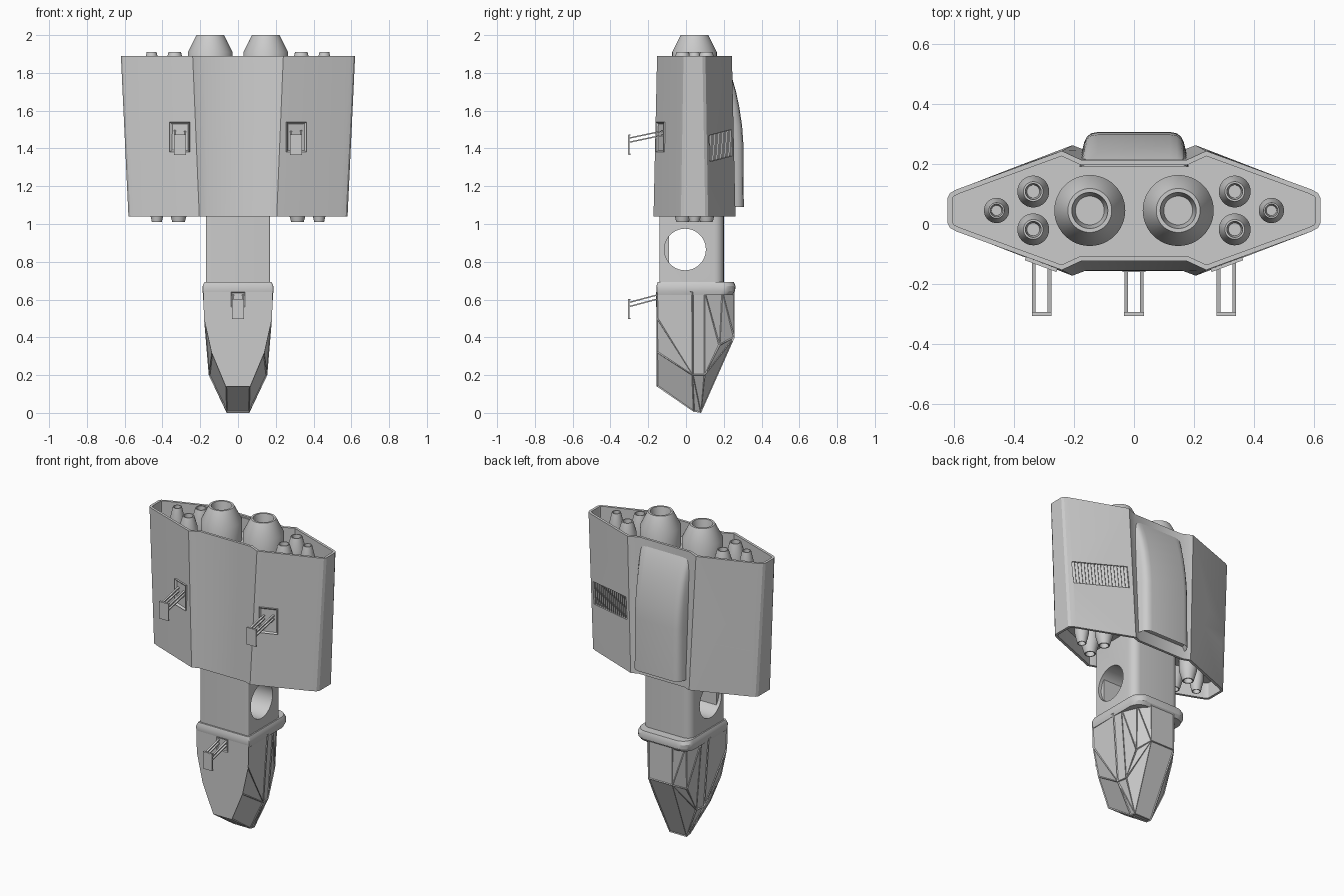
import bpy, bmesh, math
from mathutils import Matrix, Vector

cube = bpy.data.objects.get("Cube")
if cube:
    bpy.data.objects.remove(cube)

grey = bpy.data.materials.new("hull_grey")
grey.use_nodes = True
grey.diffuse_color = (0.6, 0.6, 0.6, 1)
grey.node_tree.nodes["Principled BSDF"].inputs["Base Color"].default_value = (0.6, 0.6, 0.6, 1)

MID = 0.045             # fore-aft centre line of the hull
BASE, TOP = 1.04, 1.89  # hull ends


def finish(bm, name, smooth=False):
    bmesh.ops.recalc_face_normals(bm, faces=bm.faces)
    me = bpy.data.meshes.new(name)
    bm.to_mesh(me)
    bm.free()
    me.materials.append(grey)
    ob = bpy.data.objects.new(name, me)
    bpy.context.collection.objects.link(ob)
    if smooth:
        shade(ob)
    return ob


def shade(ob):
    ob.data.shade_smooth()
    ob.data.set_sharp_from_angle(angle=math.radians(30))


def loft(rings):
    """Skin a stack of equal rings and cap both ends."""
    bm = bmesh.new()
    rows = [[bm.verts.new(p) for p in ring] for ring in rings]
    for a, b in zip(rows, rows[1:]):
        for i in range(len(a)):
            j = (i + 1) % len(a)
            bm.faces.new((a[i], a[j], b[j], b[i]))
    bm.faces.new(rows[0])
    bm.faces.new(rows[-1])
    return bm


def box(name, size, matrix, inset=0):
    bm = bmesh.new()
    bmesh.ops.create_cube(bm, size=1, matrix=Matrix.Diagonal((*size, 1)))
    if inset:
        face = max(bm.faces, key=lambda f: f.normal.z)
        bmesh.ops.inset_region(bm, faces=[face], thickness=inset, depth=-size[2] * 0.7)
    bm.transform(matrix)
    return finish(bm, name)


def bar(name, a, b, width, height):
    a, b = Vector(a), Vector(b)
    rot = (b - a).to_track_quat('Y', 'Z').to_matrix().to_4x4()
    return box(name, (width, (b - a).length, height), Matrix.Translation((a + b) / 2) @ rot)


def cut(ob, cutter):
    cutter.hide_render = True
    mod = ob.modifiers.new("cut", 'BOOLEAN')
    mod.object, mod.solver = cutter, 'EXACT'
    bpy.context.view_layer.objects.active = ob
    bpy.ops.object.modifier_apply(modifier=mod.name)
    bpy.data.objects.remove(cutter)


def at(ring, z):
    return [(x, y, z) for x, y in ring]


def rounded(hx, y0, y1, front_r, back_r, steps=6):
    """Rectangle outline with separate front and back corner radii."""
    pts = []
    corners = [(hx, y1, back_r, 0), (-hx, y1, back_r, 1), (-hx, y0, front_r, 2), (hx, y0, front_r, 3)]
    for x, y, r, q in corners:
        cx, cy = x - math.copysign(r, x), y + (-r if q < 2 else r)
        for i in range(steps + 1):
            a = (q + i / steps) * math.pi / 2
            pts.append((cx + r * math.cos(a), cy + r * math.sin(a)))
    return pts


def shrink(ring, w):
    """Offset a counter-clockwise outline inward."""
    out = []
    for i, p in enumerate(ring):
        p, a, b = Vector(p), Vector(ring[i - 1]), Vector(ring[(i + 1) % len(ring)])
        d1, d2 = (p - a).normalized(), (b - p).normalized()
        n1, n2 = Vector((-d1.y, d1.x)), Vector((-d2.y, d2.x))
        out.append(tuple(p + (n1 + n2) * w / (1 + n1.dot(n2))))
    return out


# Hull: four-way symmetric section, lofted bottom to top with sunken ends
LOW = [(0.16, 0.2), (0.205, 0.217), (0.545, 0.085), (0.57, 0.072), (0.58, 0.057)]
HIGH = [(0.175, 0.168), (0.24, 0.198), (0.59, 0.07), (0.612, 0.058), (0.62, 0.042)]


def section(q):
    right = [(x, MID - d) for x, d in q] + [(x, MID + d) for x, d in reversed(q)]
    return right + [(-x, y) for x, y in reversed(right)]


low, high = section(LOW), section(HIGH)
low_in, high_in = shrink(low, 0.016), shrink(high, 0.016)
hull = finish(loft([at(low_in, BASE + 0.1), at(low_in, BASE), at(low, BASE),
                    at(high, TOP), at(high_in, TOP), at(high_in, TOP - 0.1)]), "hull")


def wall(side, back, x, z, tilt=0.0):
    """Frame on a slanted hull wall: X outward along it, Y up, Z out of it."""
    t = (z - BASE) / (TOP - BASE)
    a, b = [Vector((*Vector(LOW[i]).lerp(Vector(HIGH[i]), t), 0)) for i in (1, 2)]
    p = a.lerp(b, (x - a.x) / (b.x - a.x))
    along = (b - a).normalized()
    out = Vector((-along.y, along.x, 0))
    along = (along + Vector((0, 0, -tilt))).normalized()
    up = out.cross(along)
    if up.z < 0:
        up = -up
    m = Matrix((along, up, out)).transposed().to_4x4()
    m.translation = (p.x, p.y, z)
    return Matrix.Translation((0, MID, 0)) @ Matrix.Diagonal((side, back, 1, 1)) @ m


# Louvred vents sunk into the rear walls
for side, label in ((1, "left"), (-1, "right")):
    frame = wall(side, 1, 0.405, 1.415, 0.09)
    cut(hull, box("vent_cutter", (0.34, 0.14, 0.036), frame))
    for i in range(17):
        shift = Matrix.Translation(((i - 8) * 0.02, 0, -0.008))
        box(label + "_vent_slat", (0.018, 0.138, 0.004),
            frame @ shift @ Matrix.Rotation(math.radians(40), 4, 'Y'))
shade(hull)


# Engines and thrusters: lathed nozzles with hollow mouths
def nozzle(name, x, y, base, tip, r, mouth, bore, cone, n=32):
    s = 1 if tip > base else -1
    profile = [(r, base), (r, tip - s * cone), (mouth, tip), (bore, tip), (bore * 0.8, tip - s * 0.08)]
    ring = [(math.cos(i * math.tau / n), math.sin(i * math.tau / n)) for i in range(n)]
    finish(loft([[(x + c * q, y + d * q, z) for c, d in ring] for q, z in profile]), name, True)


for side, label in ((1, "left"), (-1, "right")):
    nozzle(label + "_main_engine", side * 0.147, MID, TOP - 0.11, 2.0, 0.118, 0.073, 0.06, 0.09, 48)
    for base, tip, k in ((TOP - 0.11, 1.91, 1.0), (BASE + 0.11, 1.01, 0.94)):
        for x, y, r in ((0.335, 0.063, 0.053), (0.335, -0.063, 0.053), (0.457, 0, 0.042)):
            nozzle(label + "_thruster", side * x * k, MID + y, base, tip, r, r * 0.62, r * 0.5, 0.07)

# Rear fairing: rounded section whose depth fades out toward the top
half = [(0.182, 0), (0.178, 0.28), (0.166, 0.7), (0.157, 0.86), (0.143, 0.96), (0.12, 1)]
outline = half + [(-x, h) for x, h in reversed(half)]
rings = []
for z, depth in ((1.09, 0.306), (1.42, 0.304), (1.52, 0.297), (1.62, 0.282), (1.7, 0.265),
                 (1.77, 0.245), (1.83, 0.222), (1.88, 0.198)):
    rings.append([(x, 0.19 + h * (depth - 0.19), z) for x, h in outline])
bm = loft(rings)
bm.normal_update()
under = min(bm.faces, key=lambda f: f.calc_center_median().z)
bmesh.ops.inset_region(bm, faces=[under], thickness=0.012, depth=0)
bmesh.ops.translate(bm, verts=under.verts, vec=(0, 0, 0.03))
finish(bm, "rear_fairing", True)

# Neck with a round cross hole and a spine inside it
ring = rounded(0.17, -0.14, 0.2, 0.008, 0.05)
neck = finish(loft([at(ring, 0.66), at(ring, 1.16)]), "neck")
bm = bmesh.new()
bmesh.ops.create_cone(bm, cap_ends=True, segments=48, radius1=0.11, radius2=0.11, depth=1,
                      matrix=Matrix.Translation((0, -0.005, 0.865)) @ Matrix.Rotation(math.pi / 2, 4, 'Y'))
cut(neck, finish(bm, "neck_hole_cutter"))
shade(neck)
box("neck_spine", (0.3, 0.045, 0.26), Matrix.Translation((0, -0.113, 0.865)))

# Collar between neck and cockpit
finish(loft([at(rounded(0.182, -0.152, 0.245, 0.01, 0.07), 0.625),
             at(rounded(0.187, -0.156, 0.26, 0.01, 0.07), 0.645),
             at(rounded(0.187, -0.156, 0.262, 0.01, 0.07), 0.672),
             at(rounded(0.178, -0.15, 0.254, 0.01, 0.07), 0.692)]), "collar", True)

# Cockpit: faceted shell with framed, sunken panes
corners = [(0.185, -0.155, 0.67), (0.18, -0.155, 0.5), (0.14, -0.155, 0.32), (0.065, -0.155, 0.14),
           (0.187, 0.035, 0.64), (0.18, 0.1, 0.64), (0.155, 0.035, 0.2), (0.145, 0.1, 0.2),
           (0.06, 0.04, 0.006), (0.06, 0.08, 0), (0.14, 0.195, 0.64), (0.135, 0.18, 0.36),
           (0.085, 0.258, 0.64), (0.085, 0.258, 0.4)]
bm = bmesh.new()
verts = [bm.verts.new((s * x, y, z)) for x, y, z in corners for s in (1, -1)]
hulled = bmesh.ops.convex_hull(bm, input=verts)
loose = [v for v in bm.verts if not v.link_faces]
bmesh.ops.delete(bm, geom=loose, context='VERTS')
bmesh.ops.dissolve_limit(bm, angle_limit=math.radians(7), verts=bm.verts, edges=bm.edges)
bmesh.ops.recalc_face_normals(bm, faces=bm.faces)
panes = [f for f in bm.faces if f.normal.y > -0.95 and f.normal.z < 0.4]
bmesh.ops.inset_individual(bm, faces=panes, thickness=0.007, depth=-0.005)
finish(bm, "cockpit")


# Sensor arms: twin rails holding a flat paddle ahead of the body
def sensor(label, x, root_y, z):
    for dx in (-0.026, 0.026):
        for dz in (0, -0.022):
            bar(label + "_sensor_rail", (x + dx, root_y, z + dz + 0.04), (x + dx, -0.3, z + dz), 0.012, 0.007)
    place = Matrix.Translation
    box(label + "_sensor_paddle", (0.066, 0.006, 0.105), place((x, -0.303, z - 0.035)))
    for dz in (0.016, -0.086):
        box(label + "_paddle_lip", (0.066, 0.012, 0.006), place((x, -0.299, z + dz)))


for side, label in ((1, "left"), (-1, "right")):
    sensor(label, side * 0.307, -0.11, 1.455)
    box(label + "_sensor_mount", (0.112, 0.16, 0.02), wall(side, -1, 0.307, 1.46), 0.02)
sensor("lower", 0, -0.15, 0.585)
box("lower_sensor_mount", (0.076, 0.08, 0.008),
    Matrix.Translation((0, -0.156, 0.6)) @ Matrix.Rotation(math.pi / 2, 4, 'X'), 0.008)
